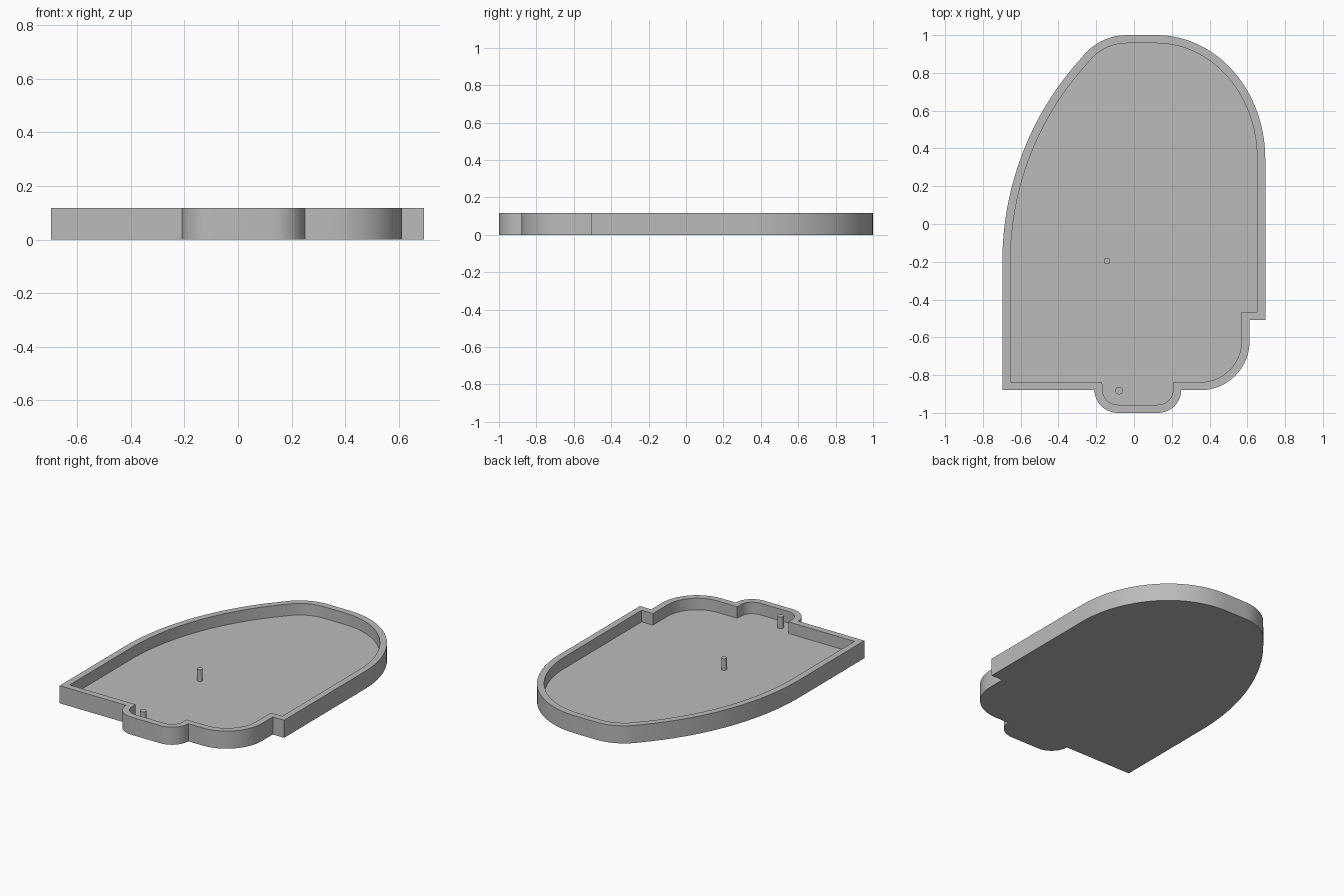
import bpy
import bmesh
from math import cos, sin, radians
from mathutils import Vector

if "Cube" in bpy.data.objects:
    bpy.data.objects.remove(bpy.data.objects["Cube"], do_unlink=True)

HEIGHT = 0.117
FLOOR = 0.04
WALL = 0.043

grey = bpy.data.materials.new("plain_grey")
grey.use_nodes = True
colour = (0.5, 0.5, 0.5, 1)
grey.diffuse_color = colour
grey.node_tree.nodes["Principled BSDF"].inputs["Base Color"].default_value = colour


def arc(cx, cy, rx, ry, start, end, steps):
    """Points on an elliptical arc, angles in degrees."""
    angles = [radians(start + (end - start) * i / steps) for i in range(steps + 1)]
    return [Vector((cx + rx * cos(a), cy + ry * sin(a))) for a in angles]


def inset(points, distance):
    """Mitred inward offset of a counter-clockwise outline."""
    result = []
    for i, p in enumerate(points):
        before = (p - points[i - 1]).normalized()
        after = (points[(i + 1) % len(points)] - p).normalized()
        n1 = Vector((-before.y, before.x))
        n2 = Vector((-after.y, after.x))
        result.append(p + (n1 + n2) * distance / (1 + n1.dot(n2)))
    return result


def finish(bm, name):
    bmesh.ops.recalc_face_normals(bm, faces=bm.faces)
    mesh = bpy.data.meshes.new(name)
    bm.to_mesh(mesh)
    bm.free()
    mesh.materials.append(grey)
    obj = bpy.data.objects.new(name, mesh)
    bpy.context.collection.objects.link(obj)
    bpy.ops.object.select_all(action="DESELECT")
    obj.select_set(True)
    bpy.context.view_layer.objects.active = obj
    bpy.ops.object.shade_smooth_by_angle()


# Outline, counter-clockwise from the front left corner
outline = [Vector((-0.697, -0.88))]
outline += [Vector((-0.209, -0.88))] + arc(-0.084, -0.88, 0.125, 0.12, 180, 270, 12)[1:]
outline += arc(0.125, -0.88, 0.125, 0.12, 270, 360, 12)
outline += arc(0.352, -0.62, 0.26, 0.26, 270, 360, 16)
outline += [Vector((0.612, -0.508)), Vector((0.695, -0.508))]
outline += arc(0.12, 0.345, 0.575, 0.655, 0, 90, 28)
outline += arc(-0.038, 0.7, 0.3, 0.3, 90, 136.2, 10)
outline += arc(0.903, -0.2, 1.6, 1.6, 136.2, 180, 24)[1:]
inner = inset(outline, WALL)

# Tray: underside, outer wall, rim, inner wall and floor
bm = bmesh.new()
rings = []
for points, z in ((outline, 0), (outline, HEIGHT), (inner, HEIGHT), (inner, FLOOR)):
    rings.append([bm.verts.new((p.x, p.y, z)) for p in points])
for low, high in zip(rings, rings[1:]):
    for i in range(len(low)):
        bm.faces.new((low[i - 1], low[i], high[i], high[i - 1]))
bm.faces.new(rings[0][::-1])
bm.faces.new(rings[-1])
finish(bm, "tray")

# Upright pins on the floor
for name, x, y, radius in (("middle_pin", -0.143, -0.196, 0.017),
                           ("front_pin", -0.079, -0.882, 0.02)):
    bm = bmesh.new()
    bmesh.ops.create_cone(bm, cap_ends=True, segments=24, radius1=radius,
                          radius2=radius, depth=HEIGHT - FLOOR)
    bmesh.ops.translate(bm, verts=bm.verts, vec=(x, y, (HEIGHT + FLOOR) / 2))
    finish(bm, name)
